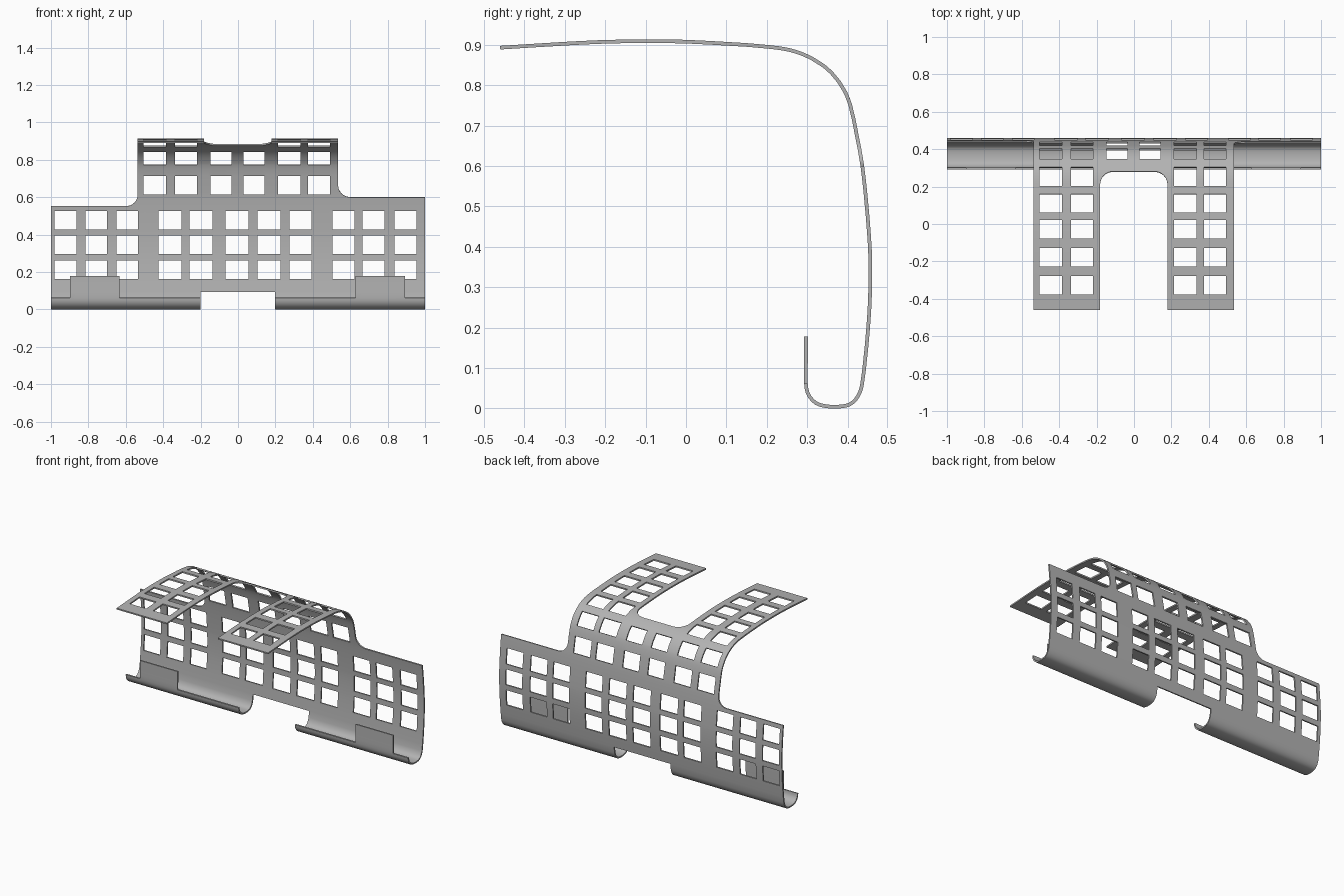
import bpy, bmesh, math
from mathutils import Vector

cube = bpy.data.objects.get("Cube")
if cube:
    bpy.data.objects.remove(cube)

THICK = 0.009

# Side profile (y, z): arm tip, over the bend, down the back, round to the front lip
PROFILE = [(-.46, .893), (-.24, .906), (-.11, .909), (.02, .907), (.23, .892),
           (.30, .872), (.36, .831), (.40, .77), (.422, .68), (.439, .58), (.455, .40),
           (.456, .30), (.451, .20), (.436, .06), (.426, .031), (.409, .012), (.385, .005),
           (.35, .005), (.322, .013), (.303, .034), (.297, .06), (.297, .12), (.297, .178)]


def smooth_path(points, steps=10):
    """Interpolating spline through the profile points."""
    pts = [Vector(p) for p in points]
    out = []
    for i in range(len(pts) - 1):
        b, c = pts[i], pts[i + 1]
        a, d = pts[max(i - 1, 0)], pts[min(i + 2, len(pts) - 1)]
        span = (c - b).length
        m0 = (c - a) / max((c - b).length + (b - a).length, 1e-6) * span
        m1 = (d - b) / max((d - c).length + (c - b).length, 1e-6) * span
        for k in range(steps):
            t = k / steps
            out.append(b * (2*t**3 - 3*t*t + 1) + m0 * (t**3 - 2*t*t + t)
                       + c * (3*t*t - 2*t**3) + m1 * (t**3 - t*t))
    return out + [pts[-1]]


path = smooth_path(PROFILE)
dist = [0.0]
for p, q in zip(path, path[1:]):
    dist.append(dist[-1] + (q - p).length)
END = dist[-1]


def bend(x, s):
    """Place a point of the flat sheet on the profile."""
    i = 0
    while i < len(dist) - 2 and dist[i + 1] < s:
        i += 1
    p = path[i].lerp(path[i + 1], (s - dist[i]) / (dist[i + 1] - dist[i]))
    return Vector((x, p.x, p.y))


def crossing(axis, value, rising=False):
    """Distance along the sheet where y or z passes a value."""
    for i in range(len(path) - 1):
        a, b = path[i][axis], path[i + 1][axis]
        if (a < b) == rising and min(a, b) <= value <= max(a, b) and a != b:
            if axis == 0 or rising or path[i].x > .3:
                return dist[i] + (value - a) / (b - a) * (dist[i + 1] - dist[i])


def at_y(y):
    return crossing(0, y, True)


def at_z(z):
    return crossing(1, z)


def lip(z):
    s = END - (.178 - z)
    return s


# Outline of the flat sheet as rectangles (x0, x1, s0, s1)
inner, left_top, right_top = at_y(.28), at_z(.60), at_z(.552)
notch, lip_top = at_z(.093), lip(.062)
sheet = [(-.537, -.181, 0, inner), (.179, .535, 0, inner),
         (-.537, .535, inner, right_top),
         (.535, 1, left_top, right_top),
         (-1, 1, right_top, notch),
         (-1, -.2, notch, lip_top), (.198, 1, notch, lip_top),
         (-.898, -.634, lip_top, END), (.628, .893, lip_top, END)]

# Windows: columns crossed with rows
arm_cols = [(-.504, -.386), (-.338, -.22), (.213, .335), (.373, .491)]
neck_cols = arm_cols + [(-.146, -.034), (.029, .143)]
back_cols = [(-.98, -.863), (-.815, -.70), (-.65, -.534), (-.425, -.302), (-.26, -.136),
             (-.067, .056), (.104, .227), (.275, .393), (.505, .623), (.666, .783), (.837, .954)]
arm_rows = [(at_y(y), at_y(y + .099)) for y in (-.376, -.227, -.078, .06, .203)]
neck_rows = [(at_z(.844), at_z(.774)), (at_z(.715), at_z(.614))]
back_rows = [(at_z(z), at_z(z - .099)) for z in (.526, .395, .262)]
windows = [(*c, *r) for cols, rows in ((arm_cols, arm_rows), (neck_cols, neck_rows),
                                       (back_cols, back_rows)) for c in cols for r in rows]

# Rounded inside corners: corner x, corner s, side of the open space, radius
fillets = [(-.537, right_top, -1, .06), (.535, left_top, 1, .065),
           (-.181, inner, 1, .07), (.179, inner, -1, .07)]


def inside(box, x, s):
    return box[0] < x < box[1] and box[2] < s < box[3]


def fillet_box(f):
    cx, cs, side, r = f
    return (min(cx, cx + side * r), max(cx, cx + side * r), cs - r, cs)


def solid(f, p):
    cx, cs, side, r = f
    return math.hypot(p[0] - cx - side * r, p[1] - cs + r) >= r - 1e-6


def clip(f, corners):
    """Keep the part of a cell that lies outside the fillet circle."""
    out = []
    for p, q in zip(corners, corners[1:] + corners[:1]):
        a, b = solid(f, p), solid(f, q)
        if a:
            out.append(p)
        if a != b:
            lo, hi = (p, q) if a else (q, p)
            for _ in range(24):
                mid = ((lo[0] + hi[0]) / 2, (lo[1] + hi[1]) / 2)
                lo, hi = (mid, hi) if solid(f, mid) else (lo, mid)
            out.append(lo)
    return out


def grid_lines(features, extra):
    lines = sorted(set(round(v, 5) for v in features))
    for e in extra:
        if all(abs(e - v) > .003 for v in lines):
            lines.append(e)
    return sorted(lines)


# Grid lines follow every edge, with extra lines for the bends and fillets
boxes = sheet + windows + [fillet_box(f) for f in fillets]
arc = [1 - math.cos(math.radians(a)) for a in range(15, 90, 15)]
xs = grid_lines([v for b in boxes for v in b[:2]],
                [f[0] + f[2] * f[3] * k for f in fillets for k in arc])
ss = grid_lines([v for b in boxes for v in b[2:]],
                [f[1] - f[3] * k for f in fillets for k in arc] + dist[::4])

bm = bmesh.new()
for x0, x1 in zip(xs, xs[1:]):
    for s0, s1 in zip(ss, ss[1:]):
        mx, ms = (x0 + x1) / 2, (s0 + s1) / 2
        corners = [(x0, s0), (x1, s0), (x1, s1), (x0, s1)]
        corner = next((f for f in fillets if inside(fillet_box(f), mx, ms)), None)
        if corner:
            corners = clip(corner, corners)
        elif (not any(inside(b, mx, ms) for b in sheet)
              or any(inside(w, mx, ms) for w in windows)):
            continue
        if len(corners) > 2:
            bm.faces.new([bm.verts.new(bend(*c)) for c in corners])
bmesh.ops.remove_doubles(bm, verts=bm.verts, dist=1e-4)
bmesh.ops.recalc_face_normals(bm, faces=bm.faces)

mesh = bpy.data.meshes.new("bent_grid_panel")
bm.to_mesh(mesh)
bm.free()
panel = bpy.data.objects.new("bent_grid_panel", mesh)
bpy.context.collection.objects.link(panel)

# Plain grey material
grey = bpy.data.materials.new("mid_grey")
grey.use_nodes = True
grey.diffuse_color = (.45, .45, .45, 1)
grey.node_tree.nodes["Principled BSDF"].inputs["Base Color"].default_value = (.45, .45, .45, 1)
mesh.materials.append(grey)

# Sheet thickness
solidify = panel.modifiers.new("thickness", 'SOLIDIFY')
solidify.thickness = THICK
solidify.offset = 0
bpy.ops.object.select_all(action='DESELECT')
panel.select_set(True)
bpy.context.view_layer.objects.active = panel
bpy.ops.object.modifier_apply(modifier=solidify.name)
bpy.ops.object.shade_smooth_by_angle(angle=math.radians(35))
